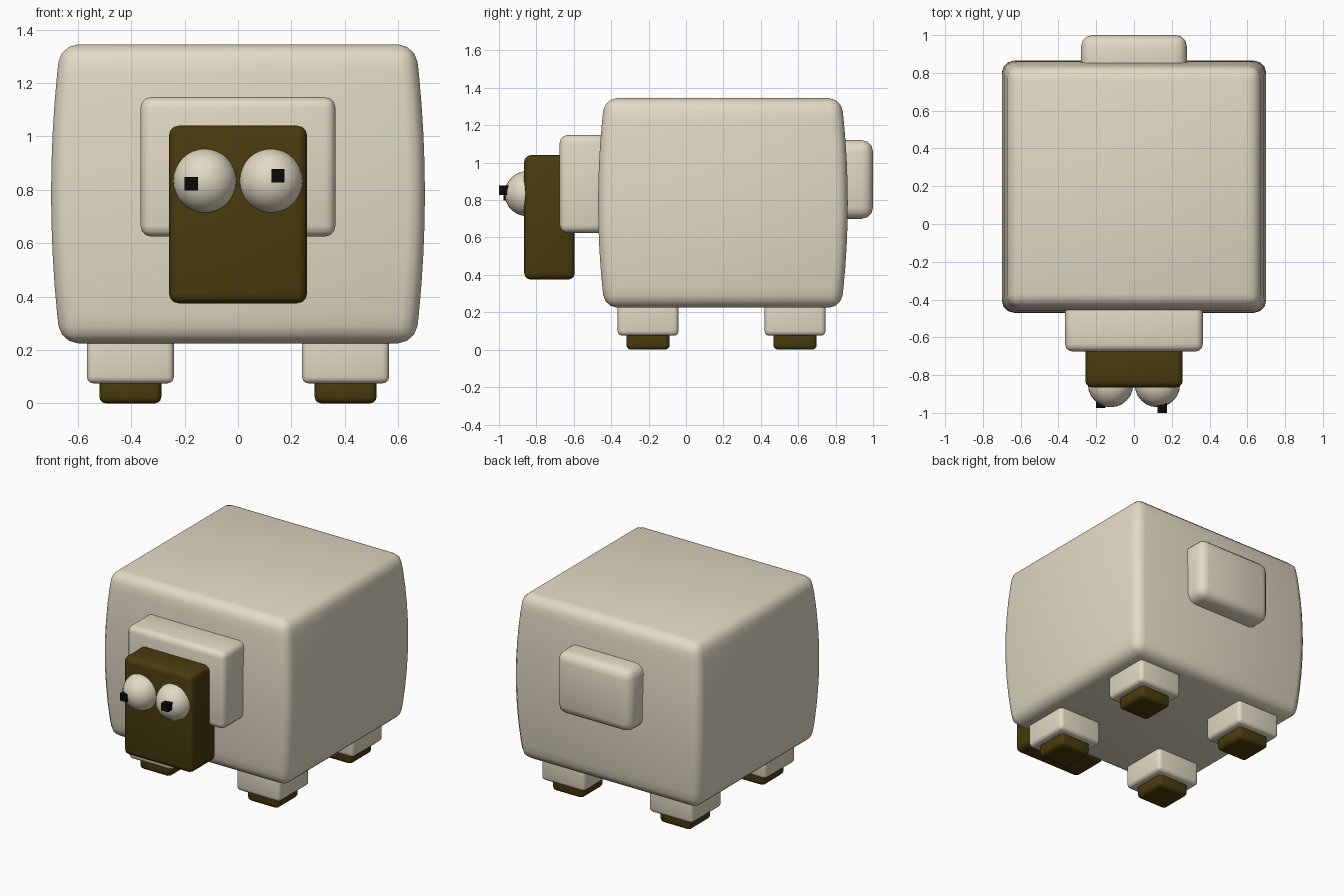
import bpy, bmesh, math
from mathutils import Vector

cube = bpy.data.objects.get("Cube")
if cube:
    bpy.data.objects.remove(cube, do_unlink=True)


def material(name, rgb):
    m = bpy.data.materials.new(name)
    m.use_nodes = True
    m.diffuse_color = (*rgb, 1)
    m.node_tree.nodes["Principled BSDF"].inputs["Base Color"].default_value = (*rgb, 1)
    return m


wool = material("cream_wool", (0.76, 0.70, 0.55))
hide = material("dark_brown", (0.065, 0.044, 0.004))
black = material("black", (0.003, 0.003, 0.003))


def finish(bm, name, mat, bevel=0, segments=3):
    mesh = bpy.data.meshes.new(name)
    bm.to_mesh(mesh)
    bm.free()
    mesh.materials.append(mat)
    ob = bpy.data.objects.new(name, mesh)
    bpy.context.collection.objects.link(ob)
    if bevel:
        mod = ob.modifiers.new("rounded_edges", "BEVEL")
        mod.width = bevel
        mod.segments = segments
        mod.limit_method = "ANGLE"
    bpy.ops.object.select_all(action="DESELECT")
    ob.select_set(True)
    bpy.context.view_layer.objects.active = ob
    if bevel:
        bpy.ops.object.modifier_apply(modifier="rounded_edges")
    if name != "pupil":
        bpy.ops.object.shade_smooth_by_angle(angle=math.radians(50))
    return ob


def box(name, mat, x, y, z, bevel=0, segments=3, bulge=0):
    """Box between (low, high) pairs, its sides optionally swelling at mid height."""
    bm = bmesh.new()
    bmesh.ops.create_cube(bm, size=1)
    lo, hi = (Vector(c) for c in zip(x, y, z))
    mid, size = (lo + hi) / 2, hi - lo
    for v in bm.verts:
        v.co = mid + v.co * size
    if bulge:
        rings = 10
        for i in range(1, rings):
            bmesh.ops.bisect_plane(
                bm, geom=bm.verts[:] + bm.edges[:] + bm.faces[:],
                plane_co=(0, 0, lo.z + size.z * i / rings), plane_no=(0, 0, 1))
        for v in bm.verts:
            t = 2 * (v.co.z - mid.z) / size.z
            for axis in (0, 1):
                v.co[axis] -= math.copysign(bulge * t * t, v.co[axis] - mid[axis])
    return finish(bm, name, mat, bevel, segments)


# Body, tail and neck
box("body", wool, (-0.70, 0.70), (-0.47, 0.865), (0.225, 1.345), 0.065, 3, bulge=0.035)
box("tail", wool, (-0.28, 0.28), (0.75, 1.0), (0.70, 1.12), 0.06)
box("neck_wool", wool, (-0.365, 0.365), (-0.675, -0.40), (0.625, 1.147), 0.04)

# Head
box("head", hide, (-0.258, 0.258), (-0.865, -0.595), (0.375, 1.04), 0.035)

# Eyes
for side, name in ((-1, "right_eye"), (1, "left_eye")):
    bm = bmesh.new()
    bmesh.ops.create_uvsphere(bm, u_segments=24, v_segments=16, radius=0.12)
    bmesh.ops.translate(bm, verts=bm.verts, vec=(side * 0.124, -0.85, 0.834))
    finish(bm, name, wool)

# Pupils, looking in slightly different directions
for name, x, y, z in (("right_pupil", -0.175, -0.95, 0.823), ("left_pupil", 0.15, -0.975, 0.853)):
    r = 0.025
    box(name, black, (x - r, x + r), (y - r, y + r), (z - r, z + r))

# Legs and feet
for side, x in (("right", -0.403), ("left", 0.403)):
    for end, y in (("front", -0.203), ("back", 0.583)):
        for part, mat, r, z, bevel in (("leg", wool, 0.163, (0.075, 0.30), 0.025),
                                       ("hoof", hide, 0.116, (0, 0.12), 0.025)):
            box(f"{end}_{side}_{part}", mat, (x - r, x + r), (y - r, y + r), z, bevel)
